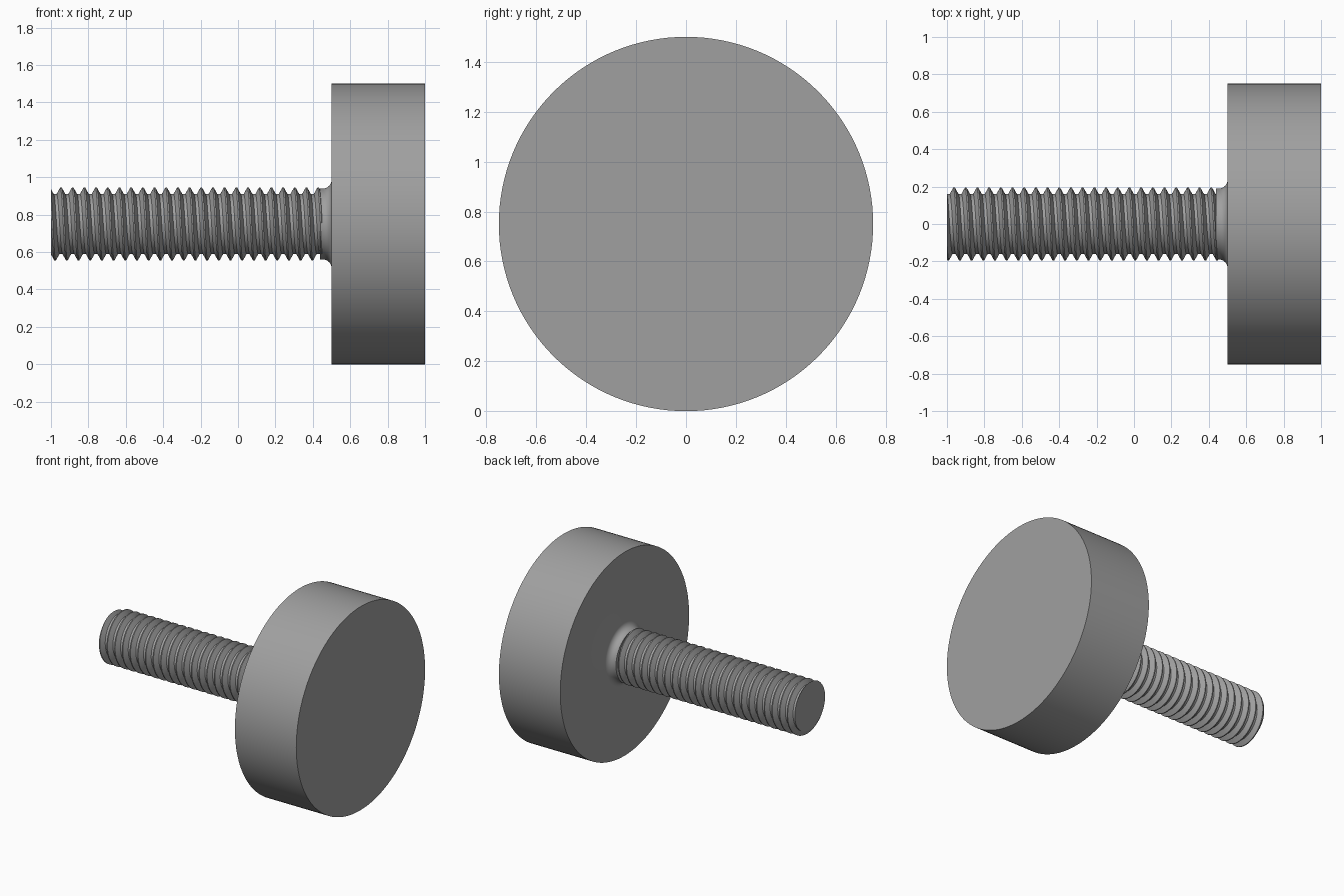
import bpy, bmesh, math

if "Cube" in bpy.data.objects:
    bpy.data.objects.remove(bpy.data.objects["Cube"])

AXIS_Z = 0.75          # height of the screw axis
PITCH = 0.0625
CREST, ROOT = 0.195, 0.16
X0, X1 = -1.0, 0.45    # threaded length
PHASE = -0.962         # a crest position on the +y side

steel = bpy.data.materials.new("grey steel")
steel.diffuse_color = (0.35, 0.35, 0.35, 1)
steel.use_nodes = True
steel.node_tree.nodes["Principled BSDF"].inputs["Base Color"].default_value = steel.diffuse_color


def finish(name, bm, angle=30):
    bmesh.ops.remove_doubles(bm, verts=bm.verts, dist=1e-5)
    bmesh.ops.holes_fill(bm, edges=[e for e in bm.edges if e.is_boundary], sides=0)
    bmesh.ops.recalc_face_normals(bm, faces=bm.faces)
    me = bpy.data.meshes.new(name)
    bm.to_mesh(me)
    bm.free()
    me.materials.append(steel)
    ob = bpy.data.objects.new(name, me)
    ob.location.z = AXIS_Z
    bpy.context.collection.objects.link(ob)
    bpy.ops.object.select_all(action='DESELECT')
    ob.select_set(True)
    bpy.context.view_layer.objects.active = ob
    bpy.ops.object.shade_smooth_by_angle(angle=math.radians(angle))
    return ob


def skin(bm, rows):
    """Bridge neighbouring rows of points with quads."""
    vs = [[bm.verts.new(p) for p in row] for row in rows]
    for a, b in zip(vs, vs[1:]):
        for j in range(len(a) - 1):
            bm.faces.new((a[j], a[j + 1], b[j + 1], b[j]))


def around(x, r, t):
    return (x, r * math.cos(t), r * math.sin(t))


# Head and fillet: one profile turned about the x axis
F = 0.045
profile = [(X1 - 0.012, CREST - 0.035), (X1 - 0.012, CREST - 0.005)]
profile += [(0.5 - F + F * math.sin(a), CREST - 0.005 + F - F * math.cos(a))
            for a in (math.pi / 2 * i / 8 for i in range(9))]
profile += [(0.5, 0.75), (1.0, 0.75)]
N = 128
bm = bmesh.new()
skin(bm, [[around(x, r, 2 * math.pi * i / N) for x, r in profile] for i in range(N + 1)])
finish("head", bm)

# Right-handed thread: columns follow the helix and are cut off at both ends
KNOTS = [(-0.06, CREST), (0.06, CREST), (0.37, ROOT), (0.63, ROOT), (0.94, CREST)]


def thread_radius(x, t):
    u = ((x - PHASE) / PITCH - t / (2 * math.pi) + 0.06) % 1.0 - 0.06
    for (a, ra), (b, rb) in zip(KNOTS, KNOTS[1:]):
        if u <= b:
            return ra + (rb - ra) * (u - a) / (b - a)
    return CREST


S = 72
rows = []
for i in range(S + 1):
    t = 2 * math.pi * i / S
    row = []
    for k in range(-3, 26):
        for u, _ in KNOTS[:4]:
            x = min(max(PHASE + PITCH * (k + u + i / S), X0), X1)
            row.append(around(x, thread_radius(x, t), t))
    rows.append(row)
bm = bmesh.new()
skin(bm, rows)
finish("threaded_shaft", bm, 25)
